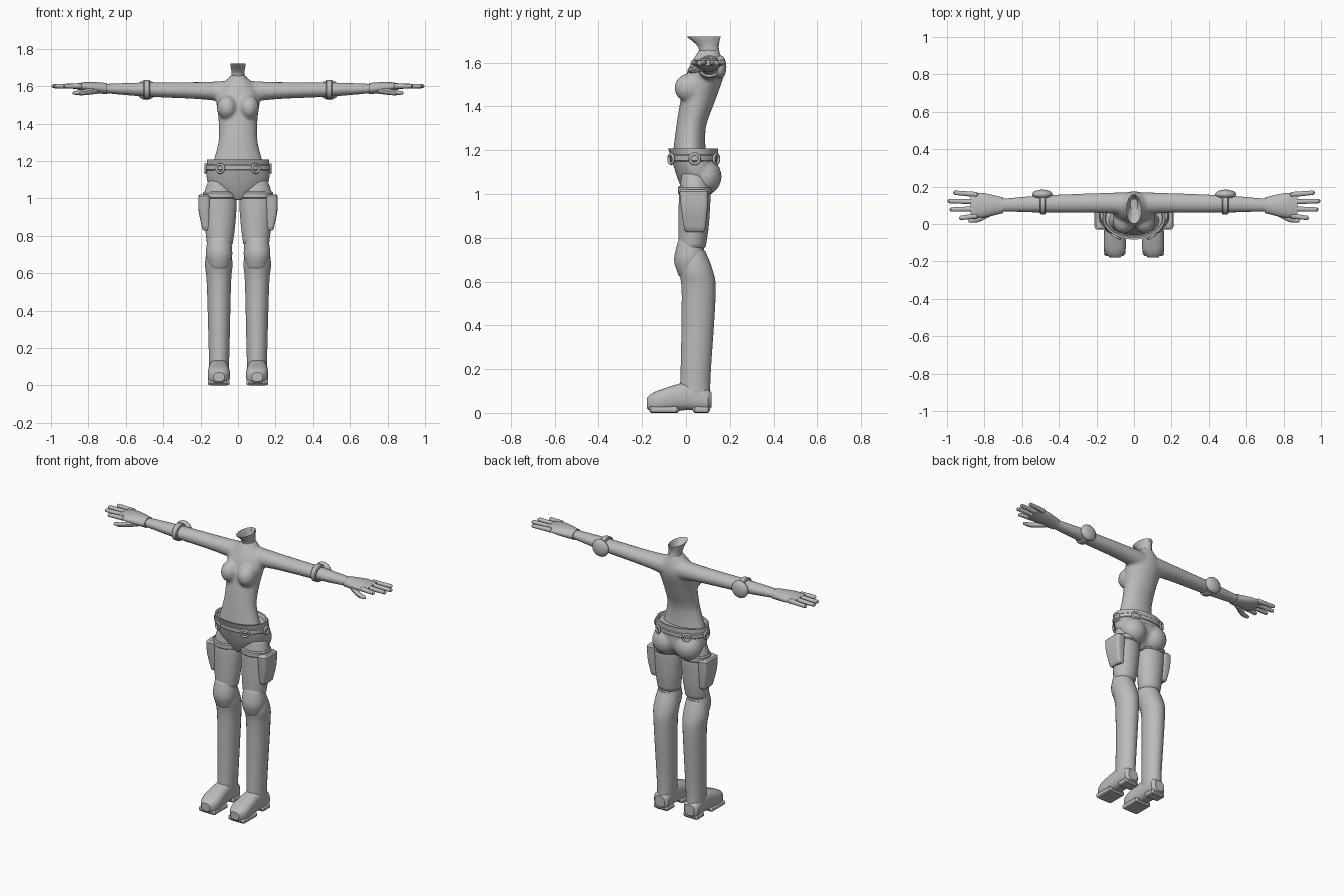
import bpy, bmesh, math
from mathutils import Matrix

cube = bpy.data.objects.get("Cube")
if cube:
    bpy.data.objects.remove(cube, do_unlink=True)

grey = bpy.data.materials.new("plain grey")
grey.use_nodes = True
colour = (.5, .5, .5, 1)
grey.diffuse_color = colour
grey.node_tree.nodes["Principled BSDF"].inputs["Base Color"].default_value = colour


def refine(sections, steps):
    """Smoothly interpolate between neighbouring cross-sections."""
    result = []
    last = len(sections) - 1
    for i, (start, end) in enumerate(zip(sections, sections[1:])):
        before = sections[max(i - 1, 0)]
        after = sections[min(i + 2, last)]
        for step in range(steps):
            t = step / steps
            row = []
            for p, q, r, s in zip(before, start, end, after):
                cubic = 3 * (q - r) + s - p
                square = 2 * p - 5 * q + 4 * r - s
                row.append(q + t / 2 * (r - p + t * (square + t * cubic)))
            result.append(row)
    return result + [sections[last]]


def chamfer(section, distance):
    """Return an end ring pushed outwards and drawn in."""
    position, a, b, radius_a, radius_b = section
    inset = abs(distance)
    return position + distance, a, b, radius_a - inset, radius_b - inset


def loft(bm, axis, sections, sides=24, power=2, steps=4, bevel=0):
    """Skin rings given as (position, centre a, centre b, radius a, radius b)."""
    order = {"x": (2, 0, 1), "y": (0, 2, 1), "z": (0, 1, 2)}[axis]
    rows = refine(sections, steps)
    if bevel:
        rows = [chamfer(rows[0], -bevel), *rows, chamfer(rows[-1], bevel)]
    rings = []
    for position, a, b, radius_a, radius_b in rows:
        ring = []
        for side in range(sides):
            angle = math.tau * (side + .5) / sides
            c, s = math.cos(angle), math.sin(angle)
            c = math.copysign(abs(c) ** (2 / power), c)
            s = math.copysign(abs(s) ** (2 / power), s)
            point = (a + radius_a * c, b + radius_b * s, position)
            ring.append(bm.verts.new([point[i] for i in order]))
        rings.append(ring)
    for low, high in zip(rings, rings[1:]):
        for side in range(sides):
            bm.faces.new((low[side - 1], low[side], high[side], high[side - 1]))
    bm.faces.new(rings[0])
    bm.faces.new(rings[-1])


def ball(bm, centre, radii):
    place = Matrix.Translation(centre) @ Matrix.Diagonal((*radii, 1))
    bmesh.ops.create_uvsphere(bm, u_segments=20, v_segments=12, radius=1, matrix=place)


def finish(name, bm, mirror=True, blend=False):
    """Make the object, mirrored across x or blended into one skin if asked."""
    bmesh.ops.recalc_face_normals(bm, faces=bm.faces)
    mesh = bpy.data.meshes.new(name)
    bm.to_mesh(mesh)
    bm.free()
    mesh.materials.append(grey)
    ob = bpy.data.objects.new(name, mesh)
    bpy.context.collection.objects.link(ob)
    if mirror:
        ob.modifiers.new("Mirror", "MIRROR").use_mirror_merge = False
    if blend:
        remesh = ob.modifiers.new("Blend", "REMESH")
        remesh.mode = "VOXEL"
        remesh.voxel_size = .009
        remesh.use_smooth_shade = True
        ob.modifiers.new("Soften", "SMOOTH").iterations = 5
        mesh.shade_smooth()
    else:
        bpy.ops.object.select_all(action="DESELECT")
        ob.select_set(True)
        bpy.context.view_layer.objects.active = ob
        bpy.ops.object.shade_smooth_by_angle(angle=math.radians(40))


def part(name, axis, sections, mirror=True, **options):
    bm = bmesh.new()
    loft(bm, axis, sections, **options)
    finish(name, bm, mirror)


def band(name, axis, start, end, shape, mirror=True, **options):
    """A strap of constant cross-section with chamfered edges."""
    part(name, axis, [(start, *shape), (end, *shape)], mirror, steps=1, **options)


def central(*rows):
    """Sections on the middle line: (height, half width, y, half depth)."""
    return [(z, 0, y, width, depth) for z, width, y, depth in rows]


# Torso, bust and arms blended into one skin
bm = bmesh.new()
loft(bm, "z", central((1.16, .145, .015, .078), (1.3, .105, .022, .068), (1.43, .105, .055, .08),
                      (1.56, .115, .09, .085), (1.66, .036, .105, .045)))
ball(bm, (.058, .015, 1.485), (.055, .068, .066))
loft(bm, "x", [(.04, .11, 1.57, .06, .06), (.2, .112, 1.576, .053, .046),
               (.5, .107, 1.582, .046, .038), (.73, .1, 1.588, .034, .024)])
finish("torso_and_arms", bm, blend=True)

# Neck with a hollow top flared towards the front
part("neck", "z", central((1.61, .045, .11, .055), (1.67, .036, .103, .048),
                          (1.72, .042, .08, .08), (1.67, .02, .105, .03)), mirror=False, sides=12)

# Gloves: palm, four spread fingers and a thumb
part("glove_palm", "x", [(.7, .1, 1.587, .042, .03), (.8, .1, 1.595, .065, .028),
                         (.875, .1, 1.6, .066, .012)])
bm = bmesh.new()
for finger in range(4):
    spread = finger - 1.5
    root, tip = .1 + .038 * spread, .1 + .045 * spread
    reach = .99 - .02 * (finger - 1.75) ** 2
    loft(bm, "x", [(.84, root, 1.6, .015, .015), (reach, tip, 1.6, .012, .011)],
         sides=10, bevel=.008)
finish("glove_fingers", bm)
part("glove_thumb", "x", [(.75, .075, 1.58, .025, .02), (.83, .028, 1.566, .018, .015),
                          (.88, .018, 1.564, .01, .009)], sides=10, bevel=.006)

# Elbow pads and straps
bm = bmesh.new()
ball(bm, (.49, .158, 1.58), (.056, .026, .053))
finish("elbow_pad", bm)
band("elbow_strap", "x", .475, .5, (.107, 1.582, .056, .052), bevel=.005)

# Trunks with buttocks
bm = bmesh.new()
loft(bm, "z", central((.99, .03, .035, .04), (1.06, .145, .05, .085),
                      (1.12, .17, .045, .1), (1.19, .163, .03, .105)))
ball(bm, (.078, .085, 1.08), (.085, .078, .085))
finish("trunks", bm, blend=True)

# Flared waist rim, belt and belt rings
part("waist_rim", "z", central((1.13, .17, .045, .1), (1.208, .167, .032, .115),
                               (1.207, .157, .032, .105), (1.15, .14, .03, .08)),
     mirror=False, steps=1)
band("belt", "z", 1.154, 1.175, (0, .037, .176, .113), mirror=False, bevel=.005)
for side in (-1, 1):
    for x, y, turn in ((.095, -.068, .5), (.172, .04, 1.57), (.1, .138, 2.6)):
        bpy.ops.mesh.primitive_torus_add(location=(side * x, y, 1.16),
                                         rotation=(math.pi / 2, 0, side * turn),
                                         major_segments=16, minor_segments=6,
                                         major_radius=.022, minor_radius=.007)
        bpy.context.object.name = "belt_ring"
        bpy.context.object.data.materials.append(grey)
        bpy.ops.object.shade_smooth()

# Trouser legs with a band at the top
part("trouser_leg", "z", [(.76, .097, .028, .07, .063), (.86, .096, .035, .082, .07),
                          (1, .096, .04, .089, .072), (1.09, .095, .04, .066, .06)], bevel=.01)
band("thigh_band", "z", 1.005, 1.03, (.096, .041, .093, .079), bevel=.006)

# Thigh pouches
part("thigh_pouch", "z", [(.836, .17, .04, .02, .048), (.93, .18, .038, .03, .06),
                          (1.012, .18, .036, .032, .066)], power=5, bevel=.009)

# Knee pads
part("knee_pad", "z", [(.63, .1, .005, .05, .04), (.7, .101, .015, .071, .07),
                       (.785, .1, .02, .062, .057)], bevel=.015)

# Tall boots
part("boot_shaft", "z", [(.06, .104, .04, .052, .075), (.16, .101, .043, .055, .069),
                         (.54, .102, .058, .065, .078), (.65, .103, .046, .074, .077),
                         (.74, .101, .033, .061, .055)])
part("boot_foot", "y", [(-.163, .102, .045, .045, .04), (-.12, .102, .055, .06, .05),
                        (0, .104, .075, .053, .063), (.1, .104, .058, .05, .05)],
     power=2.7, bevel=.016)

# Soles: front tread and heel block with a gap under the arch
band("front_sole", "y", -.16, -.04, (.103, .015, .058, .015), power=5, bevel=.01)
band("heel_sole", "y", .04, .1, (.104, .015, .05, .015), power=5, bevel=.01)
